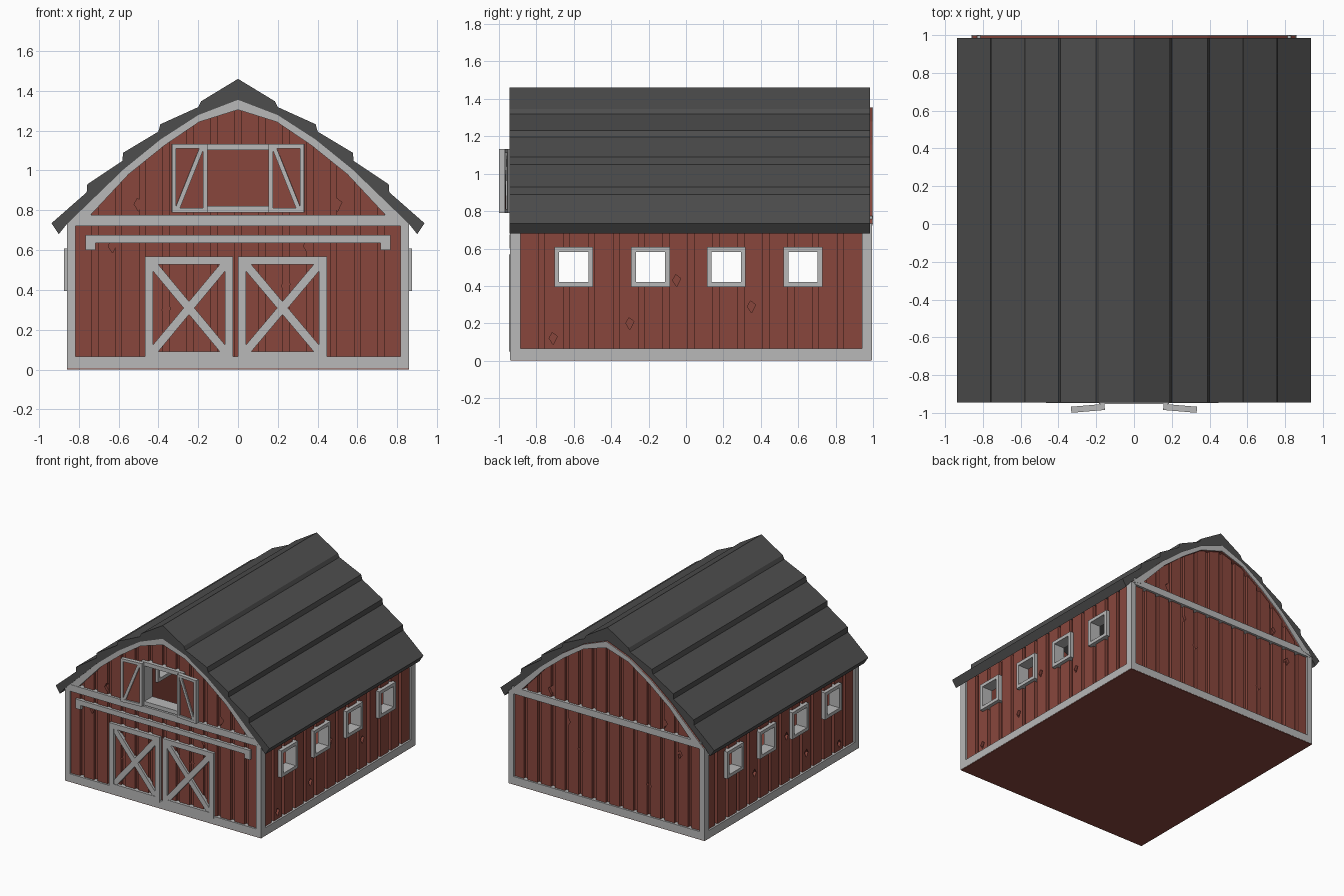
import bpy, bmesh, math

if "Cube" in bpy.data.objects:
    bpy.data.objects.remove(bpy.data.objects["Cube"])


def material(name, rgb):
    m = bpy.data.materials.new(name)
    m.diffuse_color = (*rgb, 1)
    m.use_nodes = True
    m.node_tree.nodes["Principled BSDF"].inputs["Base Color"].default_value = m.diffuse_color
    return m


RED = material("barn_red", (0.25, 0.062, 0.046))
ROOF = material("roof_charcoal", (0.075, 0.075, 0.075))
TRIM = material("trim_grey", (0.48, 0.48, 0.48))


def prisms(name, polys, axis, d0, d1, mat=TRIM):
    """Extrude 2D polygons along an axis: Y takes (x,z), X takes (y,z), Z takes (x,y)."""
    place = {"Y": lambda u, v, d: (u, d, v), "X": lambda u, v, d: (d, u, v),
             "Z": lambda u, v, d: (u, v, d)}[axis]
    bm = bmesh.new()
    for poly in polys:
        a = [bm.verts.new(place(u, v, d0)) for u, v in poly]
        b = [bm.verts.new(place(u, v, d1)) for u, v in poly]
        bm.faces.new(a)
        bm.faces.new(b[::-1])
        n = len(poly)
        for i in range(n):
            j = (i + 1) % n
            bm.faces.new((a[i], b[i], b[j], a[j]))
    bmesh.ops.recalc_face_normals(bm, faces=bm.faces)
    me = bpy.data.meshes.new(name)
    bm.to_mesh(me)
    bm.free()
    me.materials.append(mat)
    ob = bpy.data.objects.new(name, me)
    bpy.context.collection.objects.link(ob)
    return ob


def rect(u0, u1, v0, v1):
    return [(u0, v0), (u1, v0), (u1, v1), (u0, v1)]


def ring(u0, u1, v0, v1, w):
    """Four mitred bars around a rectangle."""
    o, i = rect(u0, u1, v0, v1), rect(u0 + w, u1 - w, v0 + w, v1 - w)
    return [[o[k], o[(k + 1) % 4], i[(k + 1) % 4], i[k]] for k in range(4)]


def bar(p, q, w):
    dx, dz = q[0] - p[0], q[1] - p[1]
    l = math.hypot(dx, dz)
    nx, nz = -dz / l * w / 2, dx / l * w / 2
    return [(p[0] + nx, p[1] + nz), (q[0] + nx, q[1] + nz),
            (q[0] - nx, q[1] - nz), (p[0] - nx, p[1] - nz)]


def chip(u, v):
    return [(u - 0.022, v), (u, v - 0.035), (u + 0.022, v + 0.01), (u - 0.005, v + 0.03)]


def sym(half):
    return [(-x, z) for x, z in half[:0:-1]] + half


def boolean(ob, cutter, op):
    m = ob.modifiers.new("cut", "BOOLEAN")
    m.operation, m.solver, m.object = op, "EXACT", cutter
    bpy.context.view_layer.update()
    dg = bpy.context.evaluated_depsgraph_get()
    me = bpy.data.meshes.new_from_object(ob.evaluated_get(dg))
    ob.modifiers.clear()
    ob.data = me
    bpy.data.objects.remove(cutter)


def board_profile(u0, u1, out, groove, back, n):
    """Plank wall cross-section: n boards with recessed gaps, as (u, depth)."""
    p, g = (u1 - u0) / n, 0.016
    pts = [(u0, back), (u0, out)]
    for k in range(1, n):
        u = u0 + k * p
        pts += [(u - g, out), (u - g, groove), (u + g, groove), (u + g, out)]
    return pts + [(u1, out), (u1, back)]


FRONT, BACK = -0.94, 0.995
ARCH = [(0, 1.355), (0.2, 1.278), (0.39, 1.155), (0.575, 1.005), (0.86, 0.73)]
INNER = [(0, 1.305), (0.196, 1.243), (0.37, 1.125), (0.55, 0.98), (0.765, 0.75)]

# Floor
prisms("floor", [rect(-0.858, 0.858, FRONT + 0.002, BACK - 0.002)], "Z", 0, 0.03, RED)

# Stepped roof
steps = [(0, 1.46), (0.186, 1.347), (0.2, 1.318), (0.39, 1.232), (0.4, 1.195),
         (0.578, 1.088), (0.58, 1.048), (0.757, 0.93), (0.76, 0.89),
         (0.937, 0.735), (0.9, 0.68)]
prisms("roof", [sym(steps) + sym(ARCH)[::-1]], "Y", -0.945, 0.985, ROOF)

# Side walls with four framed windows each
WIN = [-0.6, -0.19, 0.215, 0.625]
for s, side in ((1, "right"), (-1, "left")):
    prof = board_profile(-0.905, 0.96, 0.845, 0.822, 0.8, 14)
    wall = prisms(side + "_wall", [[(s * d, u) for u, d in prof]], "Z", 0.01, 0.74, RED)
    holes = [rect(y - 0.09, y + 0.09, 0.41, 0.595) for y in WIN]
    boolean(wall, prisms("cutter", holes, "X", s * 0.7, s * 0.95), "DIFFERENCE")
    chips = [chip(y, z) for y, z in ((-0.71, 0.12), (-0.3, 0.2), (-0.05, 0.43), (0.35, 0.29))]
    boolean(wall, prisms("cutter", chips, "X", s * 0.824, s * 0.95), "DIFFERENCE")
    for i, y in enumerate(WIN):
        prisms(f"{side}_window_frame_{i + 1}", ring(y - 0.104, y + 0.104, 0.395, 0.608, 0.026),
               "X", s * 0.78, s * 0.873)
    prisms(side + "_sill", [rect(FRONT + 0.05, BACK - 0.05, 0.004, 0.065)], "X", s * 0.81, s * 0.86)

# Front and back walls, cut to the gable shape, with trim
gable = [(-0.84, 0.01)] + sym([(x, z - 0.008) for x, z in ARCH[:-1]] + [(0.84, 0.74)]) + [(0.84, 0.01)]
for s, edge, end in ((-1, FRONT, "front"), (1, BACK, "back")):
    prof = board_profile(-0.84, 0.84, edge - s * 0.015, edge - s * 0.038, edge - s * 0.06, 14)
    wall = prisms(end + "_wall", [prof], "Z", 0.0, 1.4, RED)
    boolean(wall, prisms("cutter", [gable], "Y", edge - s * 0.2, edge + s * 0.2), "INTERSECT")
    if end == "front":
        boolean(wall, prisms("cutter", [rect(-0.17, 0.17, 0.805, 1.118)], "Y", -1.1, -0.7), "DIFFERENCE")
    spots = ((-0.63, 0.62), (0.35, 0.62), (-0.5, 0.83), (0.5, 0.83), (-0.36, 0.3), (0.24, 0.42))
    boolean(wall, prisms("cutter", [chip(x, z) for x, z in spots], "Y", edge - s * 0.036,
                         edge + s * 0.1), "DIFFERENCE")
    # Arched gable trim, crossbeam, sill and corner posts
    arch = [sym(ARCH) + sym(INNER)[::-1]]
    if end == "back":
        prisms("back_arch_edge", arch, "Y", edge - 0.05, edge, RED)
        prisms("back_arch_trim", arch, "Y", edge, edge + 0.005)
    else:
        prisms("front_arch_trim", arch, "Y", edge, edge + 0.05)
    prisms(end + "_crossbeam", [rect(-0.83, 0.83, 0.722, 0.775)], "Y", edge - s * 0.05, edge + s * 0.003)
    prisms(end + "_sill", [rect(-0.84, 0.84, 0.004, 0.065)], "Y", edge - s * 0.05, edge - s * 0.0005)
    for t, side in ((-1, "left"), (1, "right")):
        prisms(f"{end}_{side}_corner_post", [rect(*sorted((t * 0.815, t * 0.86)), 0.004, 0.735)],
               "Y", edge - s * 0.055, edge)

# Sliding door rail with turned-down ends
prisms("door_rail", [sym([(0, 0.675), (0.765, 0.675), (0.765, 0.6), (0.717, 0.6), (0.717, 0.635)])],
       "Y", -0.945, -0.915)

# Cross-braced double doors
for x0, x1, side in ((-0.467, -0.025, "left"), (0.0, 0.447, "right")):
    prisms(side + "_door_frame", ring(x0, x1, 0.05, 0.568, 0.04), "Y", -0.947, -0.91)
    a, b, c, d = rect(x0 + 0.035, x1 - 0.035, 0.085, 0.533)
    prisms(side + "_door_brace_up", [bar(a, c, 0.042)], "Y", -0.944, -0.915)
    prisms(side + "_door_brace_down", [bar(b, d, 0.042)], "Y", -0.943, -0.915)

# Loft hatch frame and open shutters
prisms("hatch_frame", ring(-0.185, 0.185, 0.79, 1.133, 0.031), "Y", -0.952, -0.85)
for s, side in ((-1, "left"), (1, "right")):
    parts = [
        prisms(side + "_shutter_frame", ring(-0.089, 0.089, 0.79, 1.132, 0.021), "Y", -0.016, 0.016),
        prisms(side + "_shutter_brace", [bar((-s * 0.062, 1.115), (s * 0.062, 0.807), 0.022)],
               "Y", -0.014, 0.014),
        prisms(side + "_shutter_panel", [rect(-0.08, 0.08, 0.8, 1.122)], "Y", -0.004, 0.008, RED)]
    for p in parts:
        p.location = (s * 0.244, -0.976, 0)
        p.rotation_euler.z = -s * 0.085
